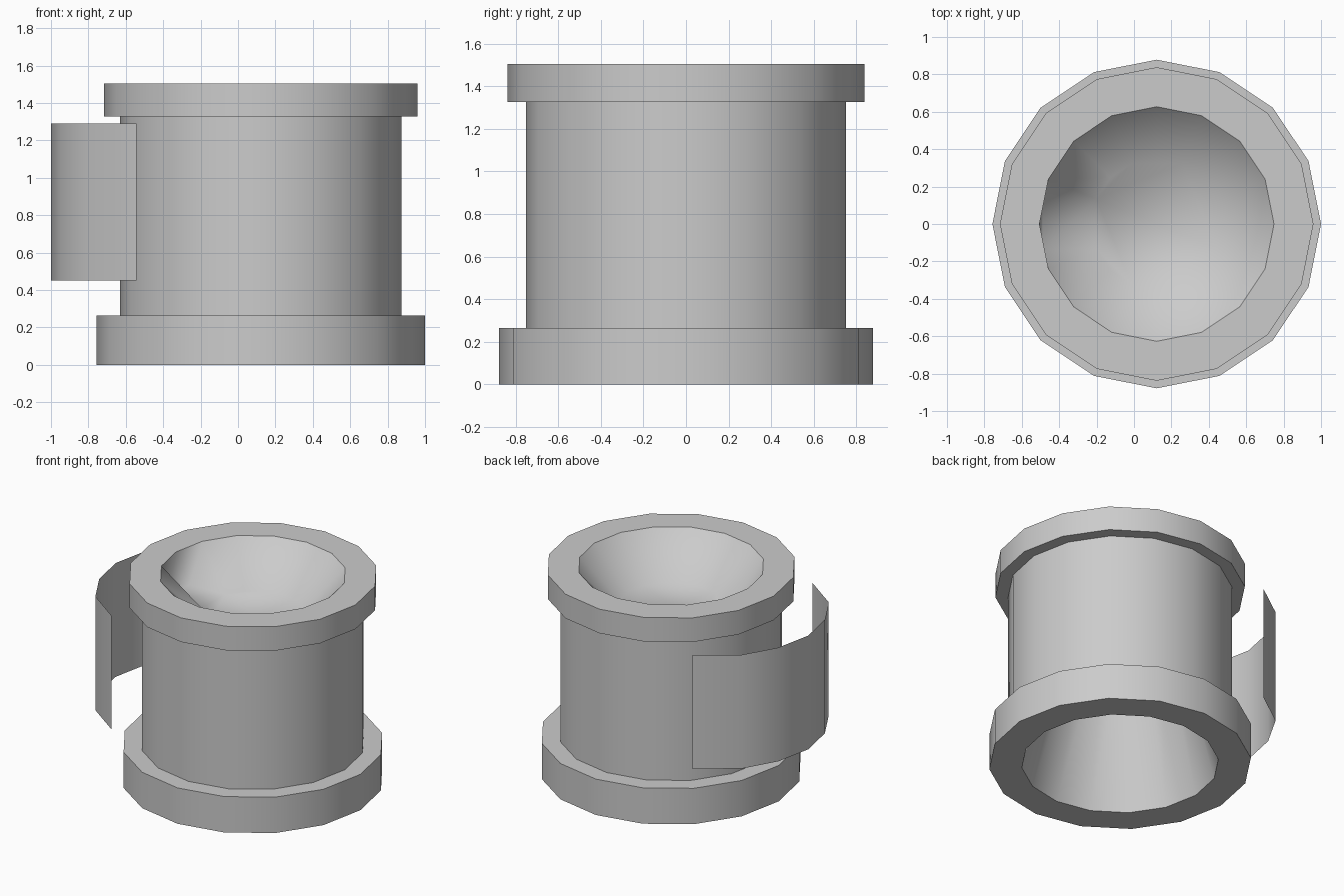
import bpy, bmesh, math

if "Cube" in bpy.data.objects:
    bpy.data.objects.remove(bpy.data.objects["Cube"], do_unlink=True)

AXIS_X = 0.1215    # the round body sits off centre to leave room for the handle
SIDES = 16
FLOOR_Z = 1.22
RIM_Z = 1.505

grey = bpy.data.materials.new("plain_grey")
grey.use_nodes = True
colour = (0.6, 0.6, 0.6, 1)
grey.diffuse_color = colour
grey.node_tree.nodes["Principled BSDF"].inputs["Base Color"].default_value = colour


def finish(name, bm, angle):
    mesh = bpy.data.meshes.new(name)
    bm.to_mesh(mesh)
    bm.free()
    mesh.materials.append(grey)
    ob = bpy.data.objects.new(name, mesh)
    ob.location.x = AXIS_X
    bpy.context.collection.objects.link(ob)
    bpy.ops.object.select_all(action='DESELECT')
    ob.select_set(True)
    bpy.context.view_layer.objects.active = ob
    bpy.ops.object.shade_smooth_by_angle(angle=math.radians(angle))


def add_ring(bm, r, z):
    return [bm.verts.new((r * math.cos(a), r * math.sin(a), z))
            for a in (math.tau * i / SIDES for i in range(SIDES))]


# Body with hollow underside, wide base and top rim
bm = bmesh.new()
rings = [add_ring(bm, r, z) for r, z in
         [(0.35, FLOOR_Z), (0.66, 0), (0.8785, 0), (0.8785, 0.265),
          (0.752, 0.265), (0.752, 1.327), (0.838, 1.327),
          (0.838, RIM_Z), (0.627, RIM_Z)]]
for low, high in zip(rings, rings[1:]):
    for i in range(SIDES):
        j = (i + 1) % SIDES
        bm.faces.new((low[i], low[j], high[j], high[i]))
finish("body", bm, 35)

# Funnel in the top, with a square notch in its floor towards the handle
bm = bmesh.new()
low = add_ring(bm, 0.35, FLOOR_Z)
high = add_ring(bm, 0.627, RIM_Z)
mid = SIDES // 2
for i in range(SIDES):
    if i not in (mid - 1, mid):
        j = (i + 1) % SIDES
        bm.faces.new((low[i], high[i], high[j], low[j]))
bm.verts.remove(low[mid])
before, after = low[mid - 1], low[mid + 1]
notch = [bm.verts.new((-0.61, v.co.y, FLOOR_Z)) for v in (before, after)]
bm.faces.new((before, high[mid - 1], high[mid], notch[0]))
bm.faces.new((notch[0], high[mid], notch[1]))
bm.faces.new((notch[1], high[mid], high[mid + 1], after))
bm.faces.new(low[:mid] + notch + low[mid + 1:])
finish("funnel", bm, 80)

# Thin curved band standing off the side as a handle, mirrored front to back
bm = bmesh.new()
half = [(-0.664, 0.70), (-0.93, 0.51), (-1.067, 0.27)]
path = half + [(-1.1215, 0)] + [(x, -y) for x, y in reversed(half)]
columns = [[bm.verts.new((x, y, z)) for z in (0.45, 1.29)] for x, y in path]
for a, b in zip(columns, columns[1:]):
    bm.faces.new((a[0], b[0], b[1], a[1]))
finish("handle_band", bm, 30)
